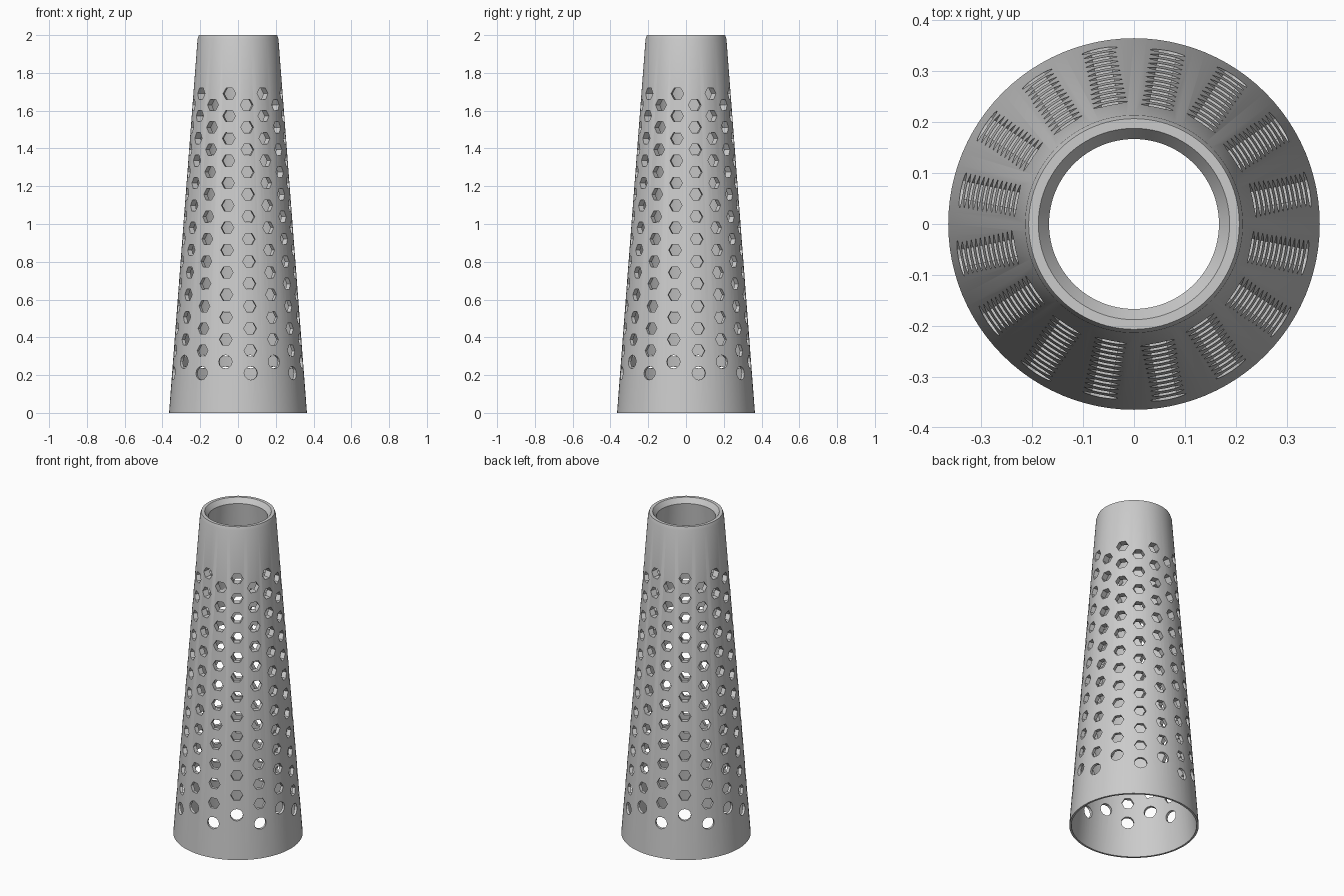
import bpy, bmesh, math
from mathutils import Vector

if "Cube" in bpy.data.objects:
    bpy.data.objects.remove(bpy.data.objects["Cube"])

SEG = 96


def new_object(name, bm):
    bmesh.ops.recalc_face_normals(bm, faces=bm.faces)
    mesh = bpy.data.meshes.new(name)
    bm.to_mesh(mesh)
    bm.free()
    obj = bpy.data.objects.new(name, mesh)
    bpy.context.collection.objects.link(obj)
    return obj


# Tapered tube: closed (radius, height) profile revolved around z
profile = [(0.365, 0), (0.214, 1.98), (0.207, 2.0), (0.188, 2.0),
           (0.167, 1.97), (0.353, 0)]
bm = bmesh.new()
rings = []
for r, z in profile:
    rings.append([bm.verts.new((r * math.cos(2 * math.pi * i / SEG),
                                r * math.sin(2 * math.pi * i / SEG), z))
                  for i in range(SEG)])
for k in range(len(rings)):
    a, b = rings[k], rings[(k + 1) % len(rings)]
    for i in range(SEG):
        j = (i + 1) % SEG
        bm.faces.new((a[i], a[j], b[j], b[i]))
tube = new_object("perforated_tube", bm)


# Radial prism used to punch one hole
def add_prism(bm, angle, z, size, sides):
    out = Vector((math.sin(angle), -math.cos(angle), 0))
    side = Vector((math.cos(angle), math.sin(angle), 0))
    surface = 0.365 - 0.0763 * z
    loops = []
    for depth in (surface - 0.08, surface + 0.04):
        loops.append([bm.verts.new(
            out * depth
            + side * (size * math.cos(2 * math.pi * k / sides))
            + Vector((0, 0, z + size * math.sin(2 * math.pi * k / sides))))
            for k in range(sides)])
    inner, outer = loops
    bm.faces.new(inner)
    bm.faces.new(outer)
    for k in range(sides):
        n = (k + 1) % sides
        bm.faces.new((inner[k], inner[n], outer[n], outer[k]))


# 16 staggered columns of 13 holes; the lowest hole of each is rounder
bm = bmesh.new()
for col in range(16):
    angle = math.radians(-11.25 + 22.5 * col)
    top = 1.69 if col % 2 == 0 else 1.63
    for row in range(13):
        last = row == 12
        add_prism(bm, angle, top - 0.1183 * row,
                  0.036 if last else 0.0345, 12 if last else 6)
cutter = new_object("hole_cutter", bm)
cutter.hide_render = True

# Punch the holes
mod = tube.modifiers.new("holes", 'BOOLEAN')
mod.operation = 'DIFFERENCE'
mod.solver = 'EXACT'
mod.object = cutter
bpy.context.view_layer.objects.active = tube
tube.select_set(True)
cutter.select_set(False)
bpy.ops.object.modifier_apply(modifier=mod.name)
bpy.data.objects.remove(cutter, do_unlink=True)
bpy.ops.object.shade_smooth_by_angle(angle=math.radians(20))
